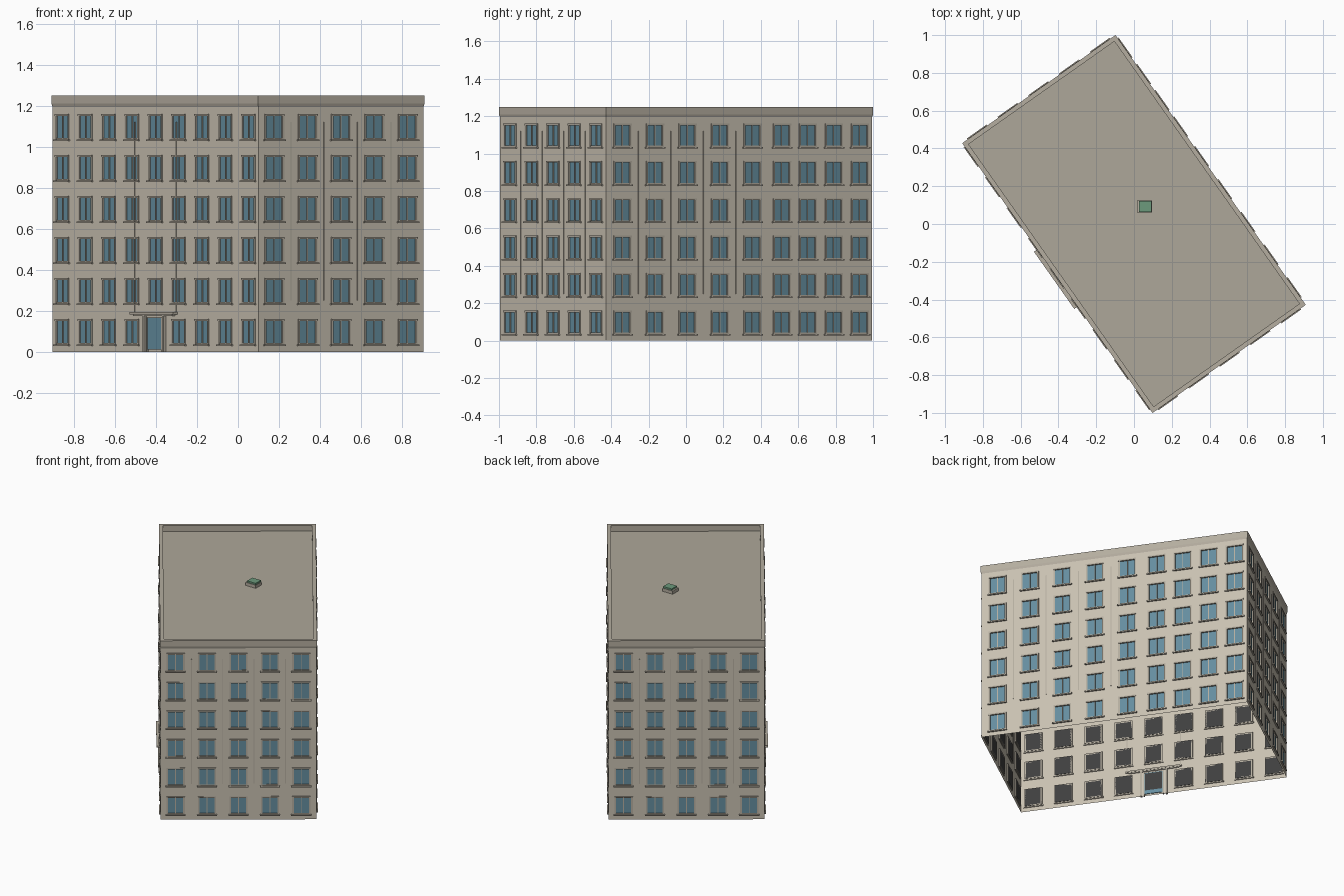
import bpy, bmesh, math
from mathutils import Matrix, Vector

if "Cube" in bpy.data.objects:
    bpy.data.objects.remove(bpy.data.objects["Cube"])

W, L, ROOF, TOP = 0.985, 1.74, 1.21, 1.25
WW, Z0, WH, STEP, FLOORS = 0.11, 0.036, 0.122, 0.2, 6
TURN = Matrix.Rotation(math.radians(35.2), 4, 'Z')


def mat(name, col):
    m = bpy.data.materials.new(name)
    m.diffuse_color = (*col, 1)
    m.use_nodes = True
    m.node_tree.nodes["Principled BSDF"].inputs["Base Color"].default_value = m.diffuse_color
    return m


STONE = mat("stone", (0.58, 0.53, 0.44))
TRIM = mat("trim", (0.46, 0.42, 0.35))
ROOFC = mat("roofing", (0.42, 0.39, 0.32))
GLASS = mat("glass", (0.13, 0.27, 0.35))
DARK = mat("dark", (0.05, 0.05, 0.05))
GREEN = mat("green", (0.15, 0.32, 0.2))


def finish(bm, name, material, matrix):
    me = bpy.data.meshes.new(name)
    bm.to_mesh(me)
    bm.free()
    me.materials.append(material)
    ob = bpy.data.objects.new(name, me)
    ob.matrix_world = matrix
    bpy.context.collection.objects.link(ob)
    return ob


def box(bm, x0, x1, y0, y1, z0, z1):
    c = Vector(((x0 + x1) / 2, (y0 + y1) / 2, (z0 + z1) / 2))
    s = Matrix.Diagonal((x1 - x0, y1 - y0, z1 - z0, 1))
    bmesh.ops.create_cube(bm, size=1, matrix=Matrix.Translation(c) @ s)


def pane(bm, x0, x1, z0, z1, y):
    bm.faces.new([bm.verts.new((x, y, z)) for x, z in
                  ((x0, z0), (x1, z0), (x1, z1), (x0, z1))])


def wall(name, corner, angle, length, cols, pipes, pipe_span, door=None):
    """Facade in local axes: x along the wall, -y outward, z up."""
    M = TURN @ Matrix.Translation((*corner, 0)) @ Matrix.Rotation(math.radians(angle), 4, 'Z')
    xs = [0] + [c + s * WW / 2 for c in cols for s in (-1, 1)] + [length]
    zs = [0] + [Z0 + f * STEP + h for f in range(FLOORS) for h in (0, WH)] + [ROOF]
    # wall sheet with window openings left out
    bm = bmesh.new()
    grid = [[bm.verts.new((x, 0, z)) for z in zs] for x in xs]
    for i in range(len(xs) - 1):
        for j in range(len(zs) - 1):
            if not (i % 2 and j % 2):
                bm.faces.new((grid[i][j], grid[i+1][j], grid[i+1][j+1], grid[i][j+1]))
    finish(bm, name + "_wall", STONE, M)

    frames, sills, glass, backs = (bmesh.new() for _ in range(4))
    for k, c in enumerate(cols):
        for f in range(FLOORS):
            a, b = c - WW / 2, c + WW / 2
            z, t = Z0 + f * STEP, Z0 + f * STEP + WH
            pane(glass, a, b, z, t, 0.004)
            pane(backs, a, b, z, t, 0.009)
            if k == door and f == 0:
                continue
            # surround, mullion and sill
            e = 0.007
            box(frames, a - 0.003, a + e, -0.004, 0.009, z, t)
            box(frames, b - e, b + 0.003, -0.004, 0.009, z, t)
            box(frames, a - 0.003, b + 0.003, -0.006, 0.009, t - e, t + 0.003)
            box(frames, a + e, b - e, -0.002, 0.009, z, z + e)
            box(frames, c - 0.0025, c + 0.0025, -0.001, 0.007, z + e, t - e)
            box(sills, a - 0.009, b + 0.009, -0.010, 0.006, z - 0.008, z)
    finish(frames, name + "_window_frames", TRIM, M)
    finish(sills, name + "_window_sills", TRIM, M)
    finish(glass, name + "_window_glass", GLASS, M)
    finish(backs, name + "_window_backing", DARK, M)

    # thin vertical strips between the window columns
    bm = bmesh.new()
    for p in pipes:
        box(bm, p - 0.003, p + 0.003, -0.003, 0.003, *pipe_span)
    finish(bm, name + "_vertical_strips", TRIM, M)
    return M


short = [W / 2 + (i - 2) * 0.199 for i in range(5)]
mid = [(a + b) / 2 for a, b in zip(short, short[1:])]
wide = [0.106 + i * 0.2125 for i in range(5)]
back = wide + [1.149 + i * 0.17 for i in range(4)]
front = [L / 2 + (i - 4) * 0.197 for i in range(9)]

wall("front_end", (-W/2, -L/2), 0, W, short, mid, (0.25, 1.12))
wall("rear_long", (W/2, -L/2), 90, L, back,
     [(a + b) / 2 for a, b in zip(wide, wide[1:])], (0.25, 1.12))
wall("rear_end", (W/2, L/2), 180, W, short, mid, (0.25, 1.12))
M = wall("entrance_side", (-W/2, L/2), 270, L, front,
         [L/2 - 0.175, L/2 + 0.175], (0.19, 1.12), door=4)

# entrance: canopy, posts and door
c = L / 2
bm = bmesh.new()
box(bm, c - 0.185, c + 0.185, -0.025, 0.008, 0.183, 0.195)
box(bm, c - 0.165, c + 0.165, -0.018, 0.006, 0.176, 0.183)
finish(bm, "entrance_canopy", TRIM, M)
bm = bmesh.new()
for s in (-1, 1):
    box(bm, c + s * 0.083 - 0.006, c + s * 0.083 + 0.006, -0.014, 0.006, 0, 0.176)
    box(bm, c + s * 0.063 - 0.004, c + s * 0.063 + 0.004, -0.008, 0.006, 0, 0.168)
box(bm, c - 0.067, c + 0.067, -0.008, 0.006, 0.164, 0.170)
finish(bm, "entrance_posts", TRIM, M)
bm = bmesh.new()
box(bm, c - 0.06, c + 0.06, -0.005, 0.005, 0.012, 0.164)
finish(bm, "entrance_door", GLASS, M)

# cornice and parapet: stacked rectangular rings (offset, height)
bm = bmesh.new()
rings = []
for o, z in ((0, 1.195), (0.004, ROOF), (0.004, TOP), (-0.02, TOP), (-0.02, ROOF)):
    rings.append([bm.verts.new((sx * (W/2 + o), sy * (L/2 + o), z))
                  for sx, sy in ((-1, -1), (1, -1), (1, 1), (-1, 1))])
for lo, hi in zip(rings, rings[1:]):
    for i in range(4):
        j = (i + 1) % 4
        bm.faces.new((lo[i], lo[j], hi[j], hi[i]))
finish(bm, "parapet", TRIM, TURN)
bm = bmesh.new()
bm.faces.new([bm.verts.new((sx * (W/2 - 0.02), sy * (L/2 - 0.02), ROOF))
              for sx, sy in ((-1, -1), (1, -1), (1, 1), (-1, 1))])
finish(bm, "roof_deck", ROOFC, TURN)

# roof hatch, square to the grid
bm = bmesh.new()
box(bm, 0.015, 0.095, 0.06, 0.125, ROOF, 1.232)
finish(bm, "roof_hatch_base", TRIM, Matrix())
bm = bmesh.new()
box(bm, 0.026, 0.092, 0.064, 0.121, 1.232, 1.243)
finish(bm, "roof_hatch_lid", GREEN, Matrix())
